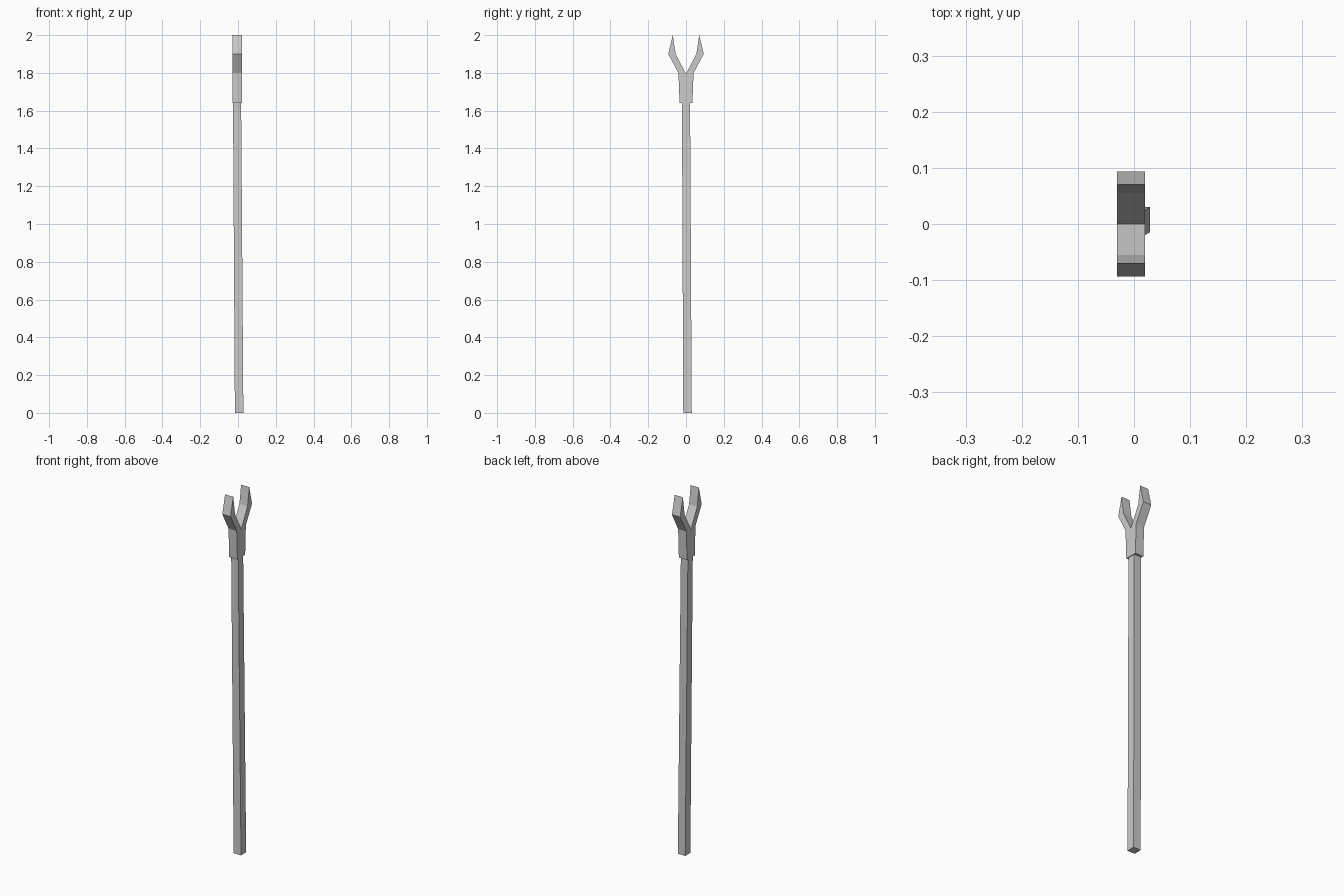
import bpy, bmesh

if "Cube" in bpy.data.objects:
    bpy.data.objects.remove(bpy.data.objects["Cube"])


def finish(bm, name):
    bmesh.ops.recalc_face_normals(bm, faces=bm.faces)
    mesh = bpy.data.meshes.new(name)
    bm.to_mesh(mesh)
    bm.free()
    obj = bpy.data.objects.new(name, mesh)
    bpy.context.collection.objects.link(obj)
    return obj


def loft(name, lower, upper):
    """Solid between two matching point loops."""
    bm = bmesh.new()
    a = [bm.verts.new(p) for p in lower]
    b = [bm.verts.new(p) for p in upper]
    bm.faces.new(a)
    bm.faces.new(b)
    for i in range(len(a)):
        j = (i + 1) % len(a)
        bm.faces.new((a[i], a[j], b[j], b[i]))
    return finish(bm, name)


def square(cx, cy, z, r):
    return [(cx + sx * r, cy + sy * r, z)
            for sx, sy in ((-1, -1), (1, -1), (1, 1), (-1, 1))]


# Slightly leaning square shaft
loft("shaft", square(0.006, 0.008, 0, 0.0225), square(-0.005, 0.0, 1.645, 0.0215))

# Forked head: half outline in y-z, mirrored, with thickness along x
half = [(0.034, 1.64), (0.040, 1.80), (0.094, 1.90), (0.070, 2.0), (0.055, 1.90)]
outline = half + [(0, 1.795)] + [(-y, z) for y, z in reversed(half)]
loft("forked_head",
     [(-0.03, y, z) for y, z in outline],
     [(0.02, y, z) for y, z in outline])
